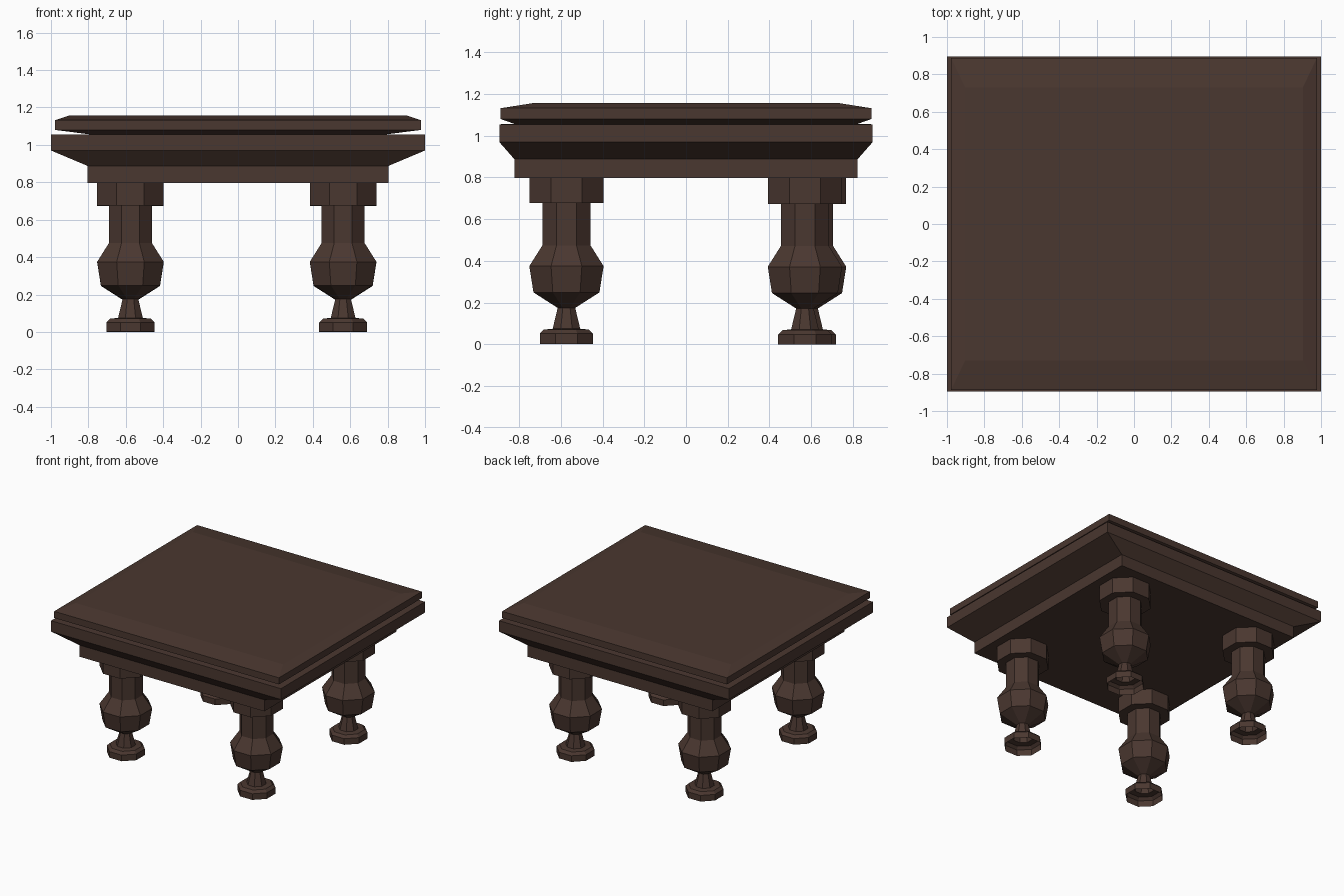
import bpy, bmesh, math

if "Cube" in bpy.data.objects:
    bpy.data.objects.remove(bpy.data.objects["Cube"])

wood = bpy.data.materials.new("dark brown wood")
wood.diffuse_color = (0.068, 0.038, 0.029, 1)
wood.use_nodes = True
wood.node_tree.nodes["Principled BSDF"].inputs["Base Color"].default_value = wood.diffuse_color


def loft(name, rings, location=(0, 0, 0), cap_bottom=True):
    """Skin a stack of equal-sized point rings, running upwards."""
    bm = bmesh.new()
    loops = [[bm.verts.new(p) for p in ring] for ring in rings]
    n = len(loops[0])
    for a, b in zip(loops, loops[1:]):
        for i in range(n):
            j = (i + 1) % n
            bm.faces.new((a[i], a[j], b[j], b[i]))
    bm.faces.new(loops[-1])
    if cap_bottom:
        bm.faces.new(loops[0][::-1])
    mesh = bpy.data.meshes.new(name)
    bm.to_mesh(mesh)
    bm.free()
    mesh.materials.append(wood)
    obj = bpy.data.objects.new(name, mesh)
    obj.location = location
    bpy.context.collection.objects.link(obj)
    return obj


def rectangle(x, y, z):
    return [(-x, -y, z), (x, -y, z), (x, y, z), (-x, y, z)]


def octagon(flat_radius, z):
    r = flat_radius / math.cos(math.pi / 8)
    angles = [(i + 0.5) * math.pi / 4 for i in range(8)]
    return [(r * math.cos(a), r * math.sin(a), z) for a in angles]


# Table top: apron, flared moulding, groove and bevelled top board
top_profile = [(0.805, 0.823, 0.797), (0.805, 0.823, 0.888),
               (1.0, 0.895, 0.970), (1.0, 0.895, 1.055),
               (0.79, 0.82, 1.056), (0.978, 0.888, 1.080),
               (0.978, 0.888, 1.132), (0.903, 0.73, 1.157)]
loft("table_top", [rectangle(*p) for p in top_profile])

# Turned legs with a hollow foot
leg_profile = [(0.128, 0.0), (0.128, 0.048), (0.108, 0.068), (0.066, 0.072),
               (0.042, 0.172), (0.158, 0.246), (0.178, 0.372), (0.115, 0.472),
               (0.115, 0.674), (0.178, 0.674), (0.178, 0.797)]
legs = {"front_left_leg": (-0.575, -0.573, 0.003),
        "front_right_leg": (0.562, -0.573, 0.003),
        "back_right_leg": (0.562, 0.57, 0.0),
        "back_left_leg": (-0.575, 0.59, 0.0)}
for name, position in legs.items():
    loft(name, [octagon(*p) for p in leg_profile], position, cap_bottom=False)
